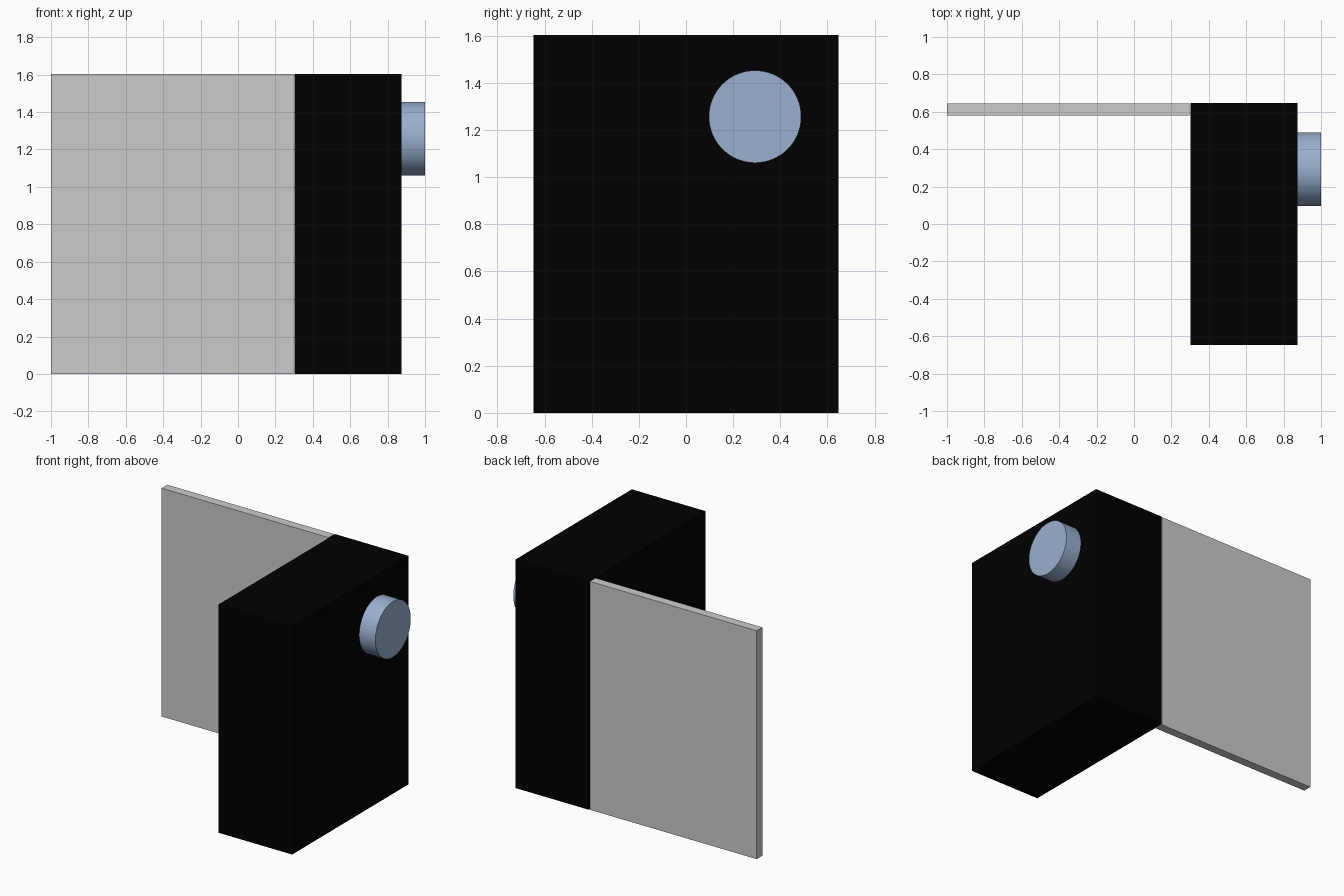
import bpy
import bmesh
from math import pi
from mathutils import Matrix, Vector

if "Cube" in bpy.data.objects:
    bpy.data.objects.remove(bpy.data.objects["Cube"])


def material(name, rgb):
    m = bpy.data.materials.new(name)
    m.diffuse_color = (*rgb, 1)
    m.use_nodes = True
    m.node_tree.nodes["Principled BSDF"].inputs["Base Color"].default_value = m.diffuse_color
    return m


def finish(bm, name, mat=None):
    me = bpy.data.meshes.new(name)
    bm.to_mesh(me)
    bm.free()
    ob = bpy.data.objects.new(name, me)
    bpy.context.collection.objects.link(ob)
    if mat:
        me.materials.append(mat)
    return ob


def box(name, lo, hi, mat=None):
    lo, hi = Vector(lo), Vector(hi)
    bm = bmesh.new()
    bmesh.ops.create_cube(bm, size=1, matrix=Matrix.Translation((lo + hi) / 2)
                          @ Matrix.Diagonal((*(hi - lo), 1)))
    return finish(bm, name, mat)


black = material("black", (0.0, 0.0, 0.0))
blue = material("steel_blue", (0.32, 0.43, 0.62))

# Cabinet body
box("cabinet", (0.302, -0.647, 0), (0.874, 0.647, 1.604), black)

# Door, swung open flush with the back of the cabinet
box("door", (-1, 0.58, 0), (0.297, 0.643, 1.604))

# Round port on the outer wall
bm = bmesh.new()
bmesh.ops.create_cone(bm, cap_ends=True, segments=64, radius1=0.196, radius2=0.196, depth=0.13,
                      matrix=Matrix.Translation((0.935, 0.293, 1.257)) @ Matrix.Rotation(pi / 2, 4, 'Y'))
port = finish(bm, "round_port", blue)
bpy.context.view_layer.objects.active = port
port.select_set(True)
bpy.ops.object.shade_smooth_by_angle()
